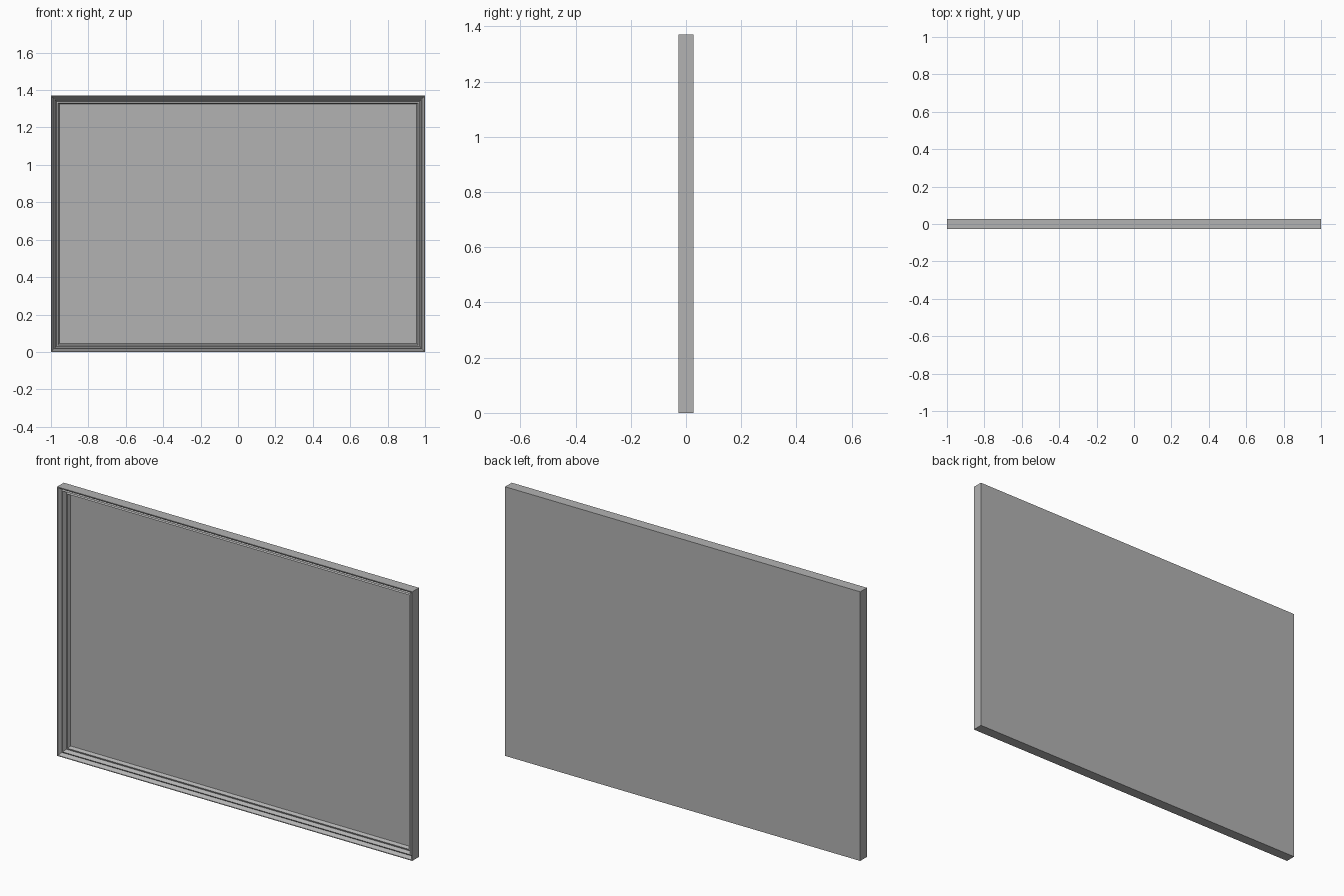
import bpy
import bmesh

WIDTH, HEIGHT, DEPTH = 2.0, 1.37, 0.054

# Remove the default cube
cube = bpy.data.objects.get("Cube")
if cube:
    bpy.data.objects.remove(cube, do_unlink=True)

# One plain grey finish
grey = bpy.data.materials.new("plain_grey")
grey.use_nodes = True
colour = (0.45, 0.45, 0.45, 1)
grey.diffuse_color = colour
grey.node_tree.nodes["Principled BSDF"].inputs["Base Color"].default_value = colour

# Moulding section: (inset from outer edge, y), from back edge to panel
front = -DEPTH / 2
section = [
    (0, DEPTH / 2), (0, front), (0.004, front), (0.015, -0.010),
    (0.021, -0.014), (0.030, 0.004), (0.038, 0.001), (0.045, 0.018),
]


def add_loop(bm, inset, y):
    """Rectangle of vertices, inset evenly from the outer size."""
    x, low, high = WIDTH / 2 - inset, inset, HEIGHT - inset
    return [bm.verts.new(p) for p in
            ((-x, y, low), (x, y, low), (x, y, high), (-x, y, high))]


def add_object(name, bm):
    bmesh.ops.recalc_face_normals(bm, faces=bm.faces)
    mesh = bpy.data.meshes.new(name)
    bm.to_mesh(mesh)
    bm.free()
    mesh.materials.append(grey)
    obj = bpy.data.objects.new(name, mesh)
    bpy.context.collection.objects.link(obj)
    return obj


# Mitred frame with a recessed panel and flat back, as one closed solid
bm = bmesh.new()
loops = [add_loop(bm, inset, y) for inset, y in section]
for a, b in zip(loops, loops[1:]):
    for i in range(4):
        j = (i + 1) % 4
        bm.faces.new((a[i], a[j], b[j], b[i]))
bm.faces.new(loops[0])
bm.faces.new(loops[-1])
add_object("framed_panel", bm)
